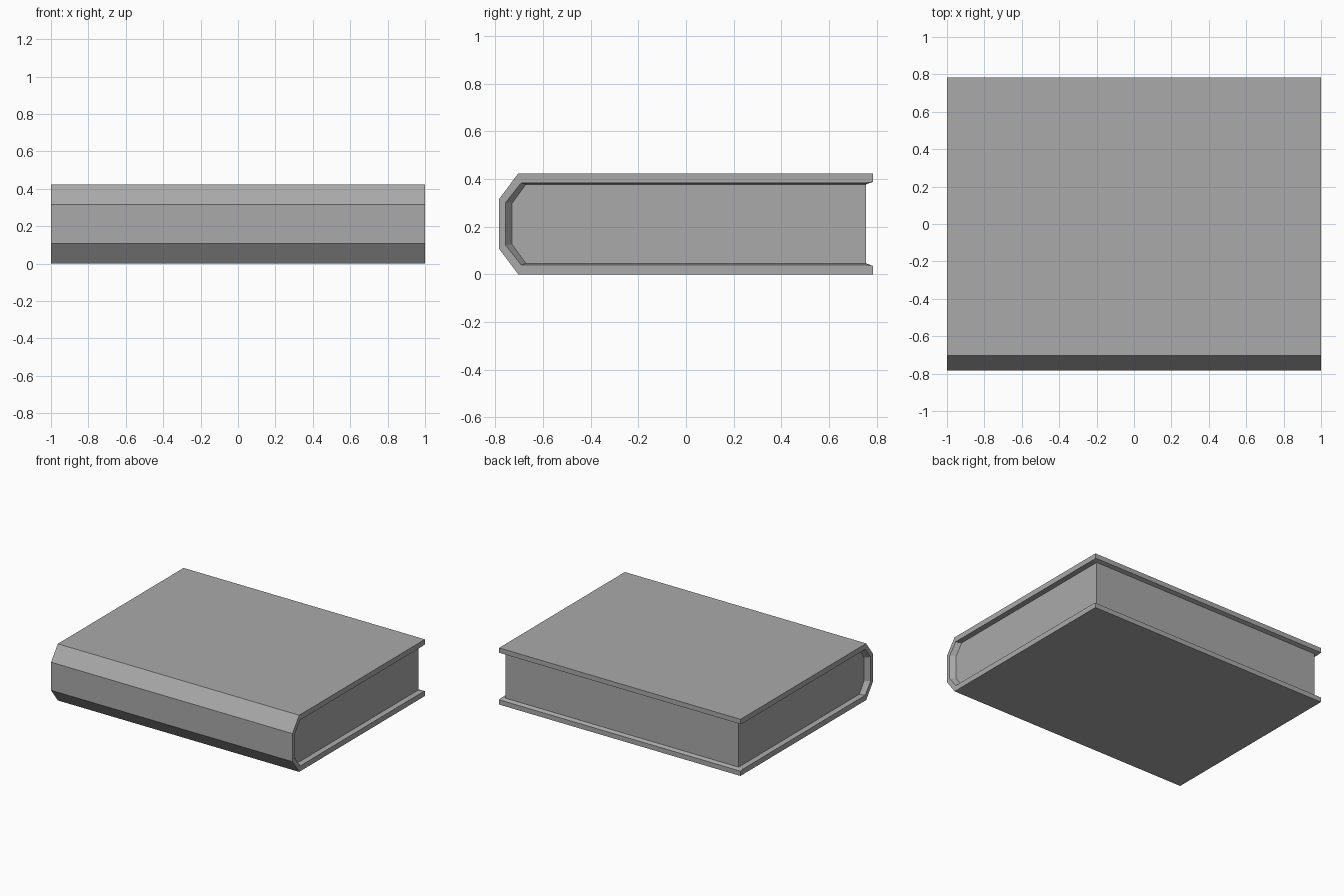
import bpy
import bmesh

H = 0.424        # full thickness of the book
PAGE_X = 0.965   # half length of the page block

if "Cube" in bpy.data.objects:
    bpy.data.objects.remove(bpy.data.objects["Cube"], do_unlink=True)

grey = bpy.data.materials.new("plain_grey")
grey.use_nodes = True
colour = (0.4, 0.4, 0.4, 1.0)
grey.diffuse_color = colour
grey.node_tree.nodes["Principled BSDF"].inputs["Base Color"].default_value = colour


def mirrored(lower):
    """Lower half of a (y, z) path, followed by its mirror image above."""
    return lower + [(y, H - z) for y, z in reversed(lower)]


def loft(name, sections):
    """Join closed (x, profile) sections along x and cap both ends."""
    bm = bmesh.new()
    rings = [[bm.verts.new((x, y, z)) for y, z in profile] for x, profile in sections]
    for a, b in zip(rings, rings[1:]):
        for i in range(len(a)):
            j = (i + 1) % len(a)
            bm.faces.new((a[i], a[j], b[j], b[i]))
    bm.faces.new(rings[0])
    bm.faces.new(rings[-1])
    bmesh.ops.recalc_face_normals(bm, faces=bm.faces)
    mesh = bpy.data.meshes.new(name)
    bm.to_mesh(mesh)
    bm.free()
    mesh.materials.append(grey)
    obj = bpy.data.objects.new(name, mesh)
    bpy.context.collection.objects.link(obj)
    return obj


# Profiles: cover outside, cover inside at its rim, and page block
outer = mirrored([(0.784, 0), (-0.704, 0), (-0.784, 0.107)])
rim = mirrored([(0.784, 0.036), (0.76, 0.04), (-0.692, 0.04), (-0.757, 0.122)])
lip = (0.784, 0.036)
pages = mirrored([(0.756, 0.046), (-0.672, 0.046), (-0.73, 0.126)])
seat = mirrored([lip, (0.756, 0.046), (-0.672, 0.046), (-0.73, 0.126)])

# Folded cover, its inside tapering from the rim down to the pages
end, middle = outer + rim[::-1], outer + seat[::-1]
loft("cover", [(-1, end), (-PAGE_X, middle), (PAGE_X, middle), (1, end)])

# Page block
loft("page_block", [(-PAGE_X, pages), (PAGE_X, pages)])
